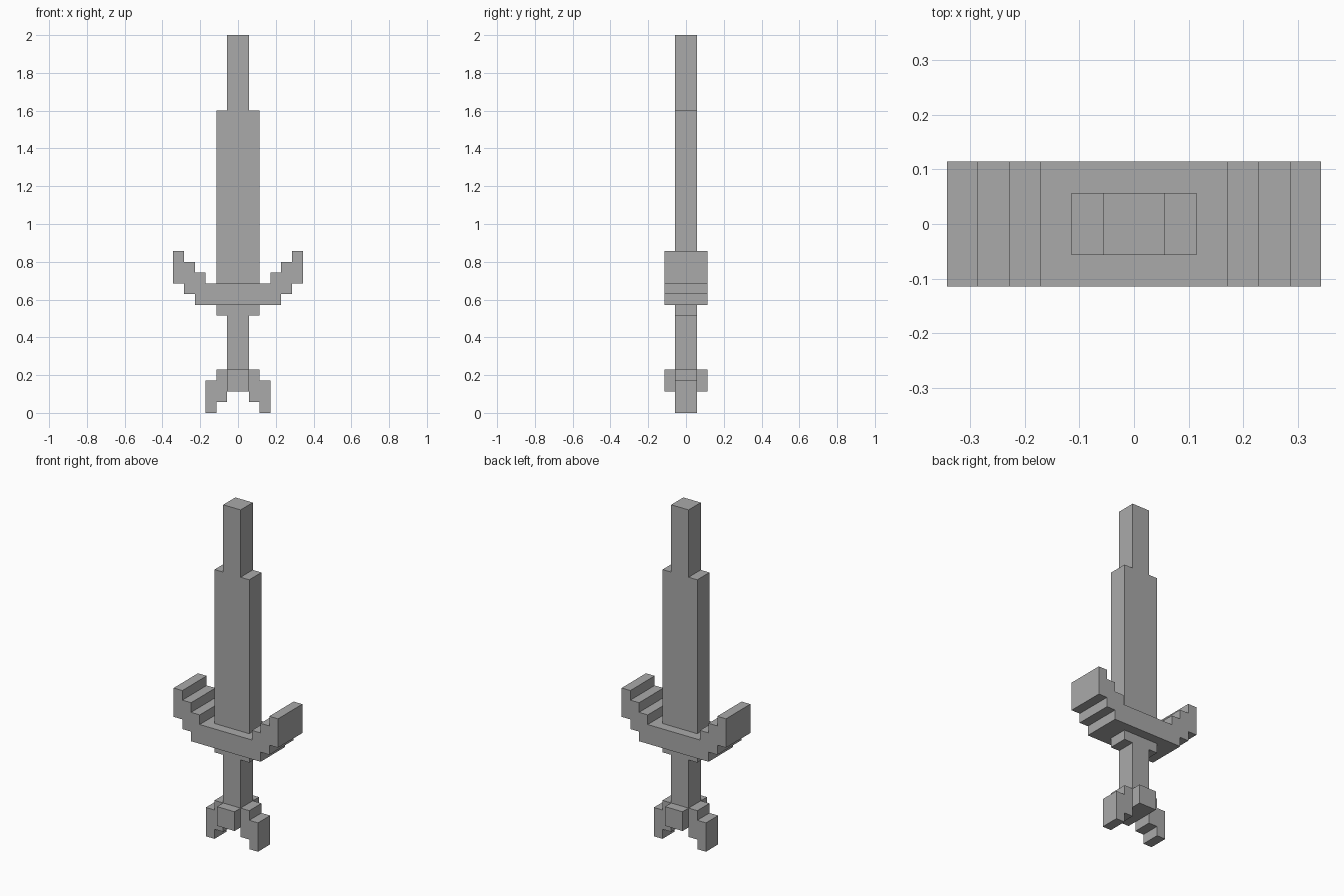
import bpy
import bmesh

U = 2 / 35  # one block unit

cube = bpy.data.objects.get("Cube")
if cube:
    bpy.data.objects.remove(cube, do_unlink=True)

GREY = (0.4, 0.4, 0.4, 1)
grey = bpy.data.materials.new("plain grey")
grey.use_nodes = True
grey.diffuse_color = GREY
grey.node_tree.nodes["Principled BSDF"].inputs["Base Color"].default_value = GREY


def extrude_profile(name, points, y0, y1):
    """Extrude an x-z outline, given in block units, from y0 to y1."""
    bm = bmesh.new()
    face = bm.faces.new([bm.verts.new((x * U, y0 * U, z * U)) for x, z in points])
    result = bmesh.ops.extrude_face_region(bm, geom=[face])
    moved = [v for v in result["geom"] if isinstance(v, bmesh.types.BMVert)]
    bmesh.ops.translate(bm, verts=moved, vec=(0, (y1 - y0) * U, 0))
    bmesh.ops.recalc_face_normals(bm, faces=bm.faces)
    mesh = bpy.data.meshes.new(name)
    bm.to_mesh(mesh)
    bm.free()
    mesh.materials.append(grey)
    obj = bpy.data.objects.new(name, mesh)
    bpy.context.collection.objects.link(obj)
    return obj


def symmetric(name, half, depth):
    """Mirror a right-hand outline across x = 0 and extrude it evenly."""
    outline = half + [(-x, z) for x, z in reversed(half)]
    return extrude_profile(name, outline, -depth, depth)


# Blade with a narrower tip
symmetric("blade", [(2, 12), (2, 28), (1, 28), (1, 35)], 1)

# Crossguard with stepped, upturned arms
symmetric("crossguard", [(4, 10), (4, 11), (5, 11), (5, 12), (6, 12), (6, 15),
                         (5, 15), (5, 14), (4, 14), (4, 13), (3, 13), (3, 12)], 2)

# Grip, its collar and the two side claws of the pommel
symmetric("grip_and_claws", [(1, 2), (1, 1), (2, 1), (2, 0), (3, 0), (3, 3), (2, 3),
                             (2, 4), (1, 4), (1, 9), (2, 9), (2, 10)], 1)

# Pommel blocks on the front and back of the grip
for name, y in (("front_pommel_block", -2), ("back_pommel_block", 1)):
    extrude_profile(name, [(-1, 2), (1, 2), (1, 4), (-1, 4)], y, y + 1)
